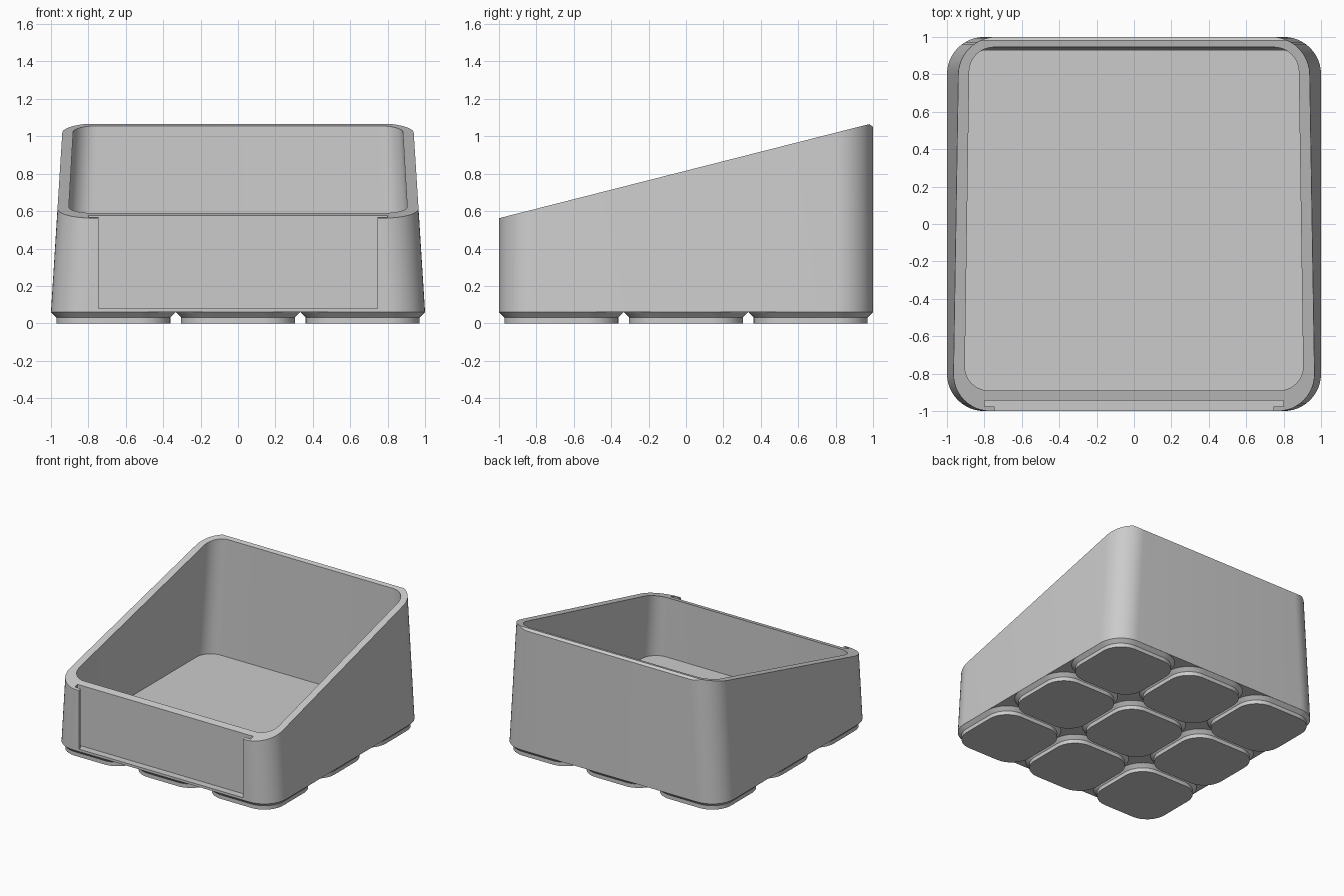
import bpy, bmesh, math

if "Cube" in bpy.data.objects:
    bpy.data.objects.remove(bpy.data.objects["Cube"])

GREY = (0.6, 0.6, 0.6, 1)
grey = bpy.data.materials.new("plain grey")
grey.use_nodes = True
grey.diffuse_color = GREY
grey.node_tree.nodes["Principled BSDF"].inputs["Base Color"].default_value = GREY


def finish(name, bm):
    bmesh.ops.recalc_face_normals(bm, faces=bm.faces)
    mesh = bpy.data.meshes.new(name)
    bm.to_mesh(mesh)
    bm.free()
    mesh.materials.append(grey)
    obj = bpy.data.objects.new(name, mesh)
    bpy.context.collection.objects.link(obj)
    return obj


def rounded_ring(bm, x, y0, y1, r, z, cx=0, steps=12):
    """Ring of verts: rectangle of half width x from y0 to y1, corner radius r."""
    ring = []
    corners = [(x - r, y1 - r), (r - x, y1 - r), (r - x, y0 + r), (x - r, y0 + r)]
    for q, (px, py) in enumerate(corners):
        for i in range(steps + 1):
            a = (q + i / steps) * math.pi / 2
            ring.append(bm.verts.new((cx + px + r * math.cos(a), py + r * math.sin(a), z)))
    return ring


def loft(name, sections, cx=0):
    bm = bmesh.new()
    rings = [rounded_ring(bm, *s, cx=cx) for s in sections]
    for lo, hi in zip(rings, rings[1:]):
        for i in range(len(lo)):
            j = (i + 1) % len(lo)
            bm.faces.new((lo[i], lo[j], hi[j], hi[i]))
    bm.faces.new(rings[0])
    bm.faces.new(rings[-1])
    return finish(name, bm)


def prism(name, profile, half):
    """Extrude a (y, z) profile across x."""
    bm = bmesh.new()
    face = bm.faces.new([bm.verts.new((-half, y, z)) for y, z in profile])
    ext = bmesh.ops.extrude_face_region(bm, geom=[face])["geom"]
    verts = [v for v in ext if isinstance(v, bmesh.types.BMVert)]
    bmesh.ops.translate(bm, verts=verts, vec=(2 * half, 0, 0))
    return finish(name, bm)


def cut(target, cutter):
    mod = target.modifiers.new("cut", "BOOLEAN")
    mod.operation, mod.solver, mod.object = "DIFFERENCE", "EXACT", cutter
    bpy.context.view_layer.objects.active = target
    bpy.ops.object.modifier_apply(modifier=mod.name)
    bpy.data.objects.remove(cutter)


def box_profile(y0, y1, z0, z1):
    return [(y0, z0), (y1, z0), (y1, z1), (y0, z1)]


# Tapered bin body: the sides lean in, front and back stay upright
BASE, TOP, TAPER = 0.06, 1.3, 0.063
lean = TAPER * (TOP - BASE)
body = loft("bin_body", [(1, -1, 1, 0.2, BASE), (1 - lean, -1, 1, 0.2, TOP)])

# Open cavity with a level floor
FLOOR = 0.1
cut(body, loft("cavity_cutter", [
    (0.935, -0.89, 0.927, 0.13, FLOOR),
    (0.935 - TAPER * (TOP - FLOOR), -0.89, 0.952, 0.13, TOP + 0.1)]))

# Sloping rim with a small chamfer at the back edge
cut(body, prism("rim_cutter", [
    (-1.2, 0.511), (0.98, 1.065), (1.0, 1.05), (1.2, 0.9), (1.2, 2), (-1.2, 2)], 1.3))

# Label slot in the front wall: a wide groove behind a narrower opening
cut(body, prism("groove_cutter", box_profile(-0.977, -0.943, 0.08, 1), 0.8))
cut(body, prism("opening_cutter", box_profile(-1.1, -0.96, 0.08, 1), 0.747))

# Three by three grid of chamfered feet
parts = [body]
PITCH = 2 / 3
for row in range(3):
    for col in range(3):
        cx, cy = (col - 1) * PITCH, (row - 1) * PITCH
        sections = [(h, cy - h, cy + h, r, z) for h, r, z in (
            (0.305, 0.17, 0), (0.305, 0.17, 0.032), (0.333, 0.198, BASE))]
        parts.append(loft(f"foot_{row + 1}_{col + 1}", sections, cx))

# Smooth the rounded corners, keep the edges sharp
bpy.ops.object.select_all(action="DESELECT")
for obj in parts:
    obj.select_set(True)
bpy.context.view_layer.objects.active = body
bpy.ops.object.shade_smooth_by_angle(angle=math.radians(25))
